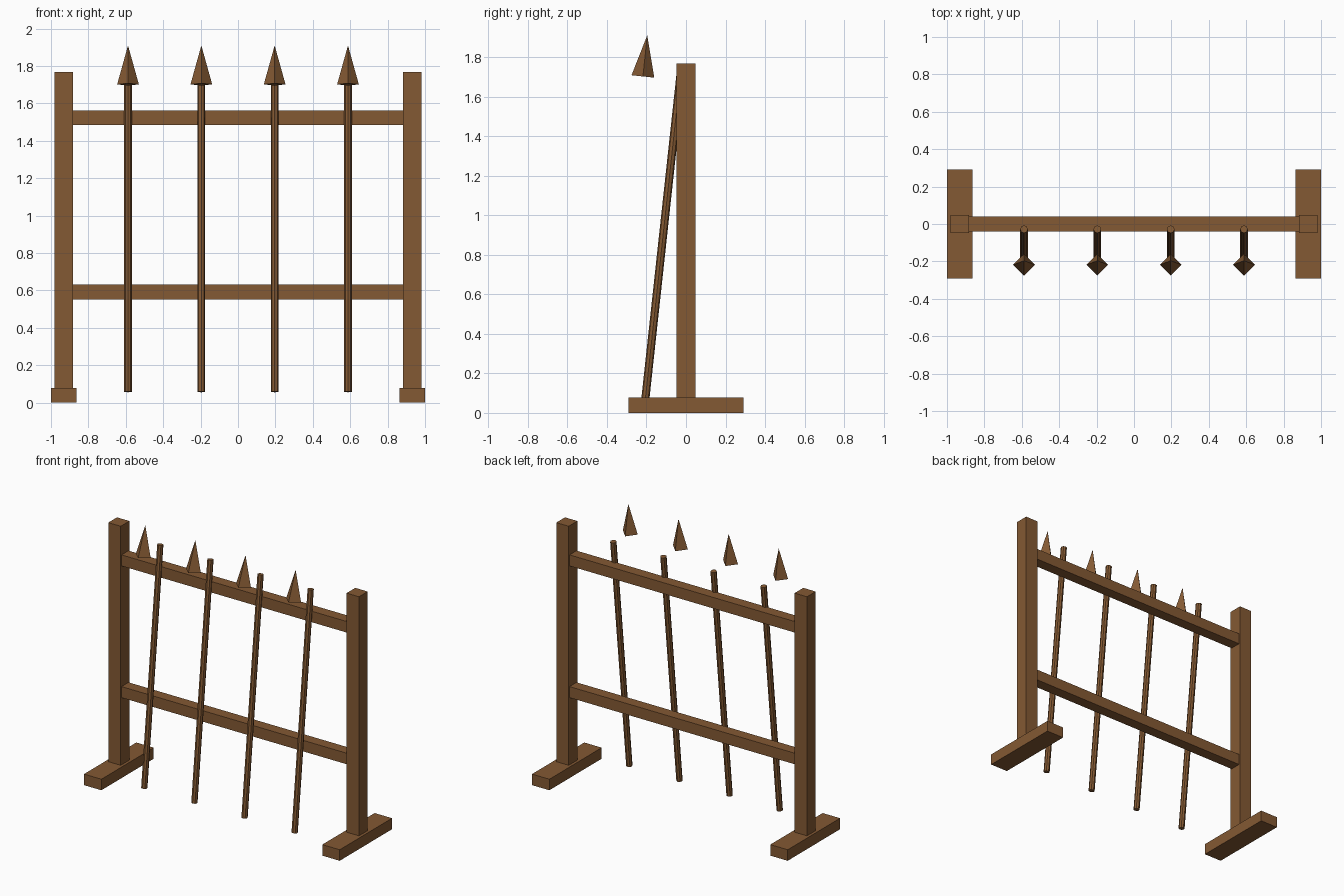
import bpy, bmesh, math
from mathutils import Vector, Matrix

if "Cube" in bpy.data.objects:
    bpy.data.objects.remove(bpy.data.objects["Cube"])

wood = bpy.data.materials.new("wood")
wood.diffuse_color = (0.23, 0.1, 0.033, 1)
wood.use_nodes = True
wood.node_tree.nodes["Principled BSDF"].inputs["Base Color"].default_value = wood.diffuse_color


def finish(name, bm):
    mesh = bpy.data.meshes.new(name)
    bm.to_mesh(mesh)
    bm.free()
    mesh.materials.append(wood)
    obj = bpy.data.objects.new(name, mesh)
    bpy.context.collection.objects.link(obj)


def box(name, center, size):
    bm = bmesh.new()
    bmesh.ops.create_cube(bm, size=1, matrix=Matrix.Translation(center) @ Matrix.Diagonal((*size, 1)))
    finish(name, bm)


def cone(name, start, end, r1, r2, sides):
    # Tapered prism from start to end, leaning only in the yz plane
    a, b = Vector(start), Vector(end)
    d = b - a
    tilt = Matrix.Rotation(-math.atan2(d.y, d.z), 4, 'X')
    bm = bmesh.new()
    bmesh.ops.create_cone(bm, cap_ends=True, segments=sides, radius1=r1, radius2=r2,
                          depth=d.length, matrix=Matrix.Translation((a + b) / 2) @ tilt)
    finish(name, bm)


# Feet and upright posts
for side, label in ((-1, "left"), (1, "right")):
    box(f"foot_{label}", (side * 0.932, 0, 0.039), (0.136, 0.584, 0.078))
    box(f"post_{label}", (side * 0.932, 0, 0.923), (0.097, 0.097, 1.69))

# Horizontal rails
for label, z in (("lower", 0.592), ("upper", 1.523)):
    box(f"rail_{label}", (0, 0, z), (1.77, 0.078, 0.078))

# Leaning spears; the heads sit forward of the shaft tops
for i in range(4):
    x = -0.588 + i * 0.392
    cone(f"spear_shaft_{i + 1}", (x, -0.207, 0.058), (x, -0.028, 1.71), 0.0205, 0.0205, 8)
    cone(f"spear_head_{i + 1}", (x, -0.218, 1.702), (x, -0.196, 1.91), 0.058, 0, 4)
